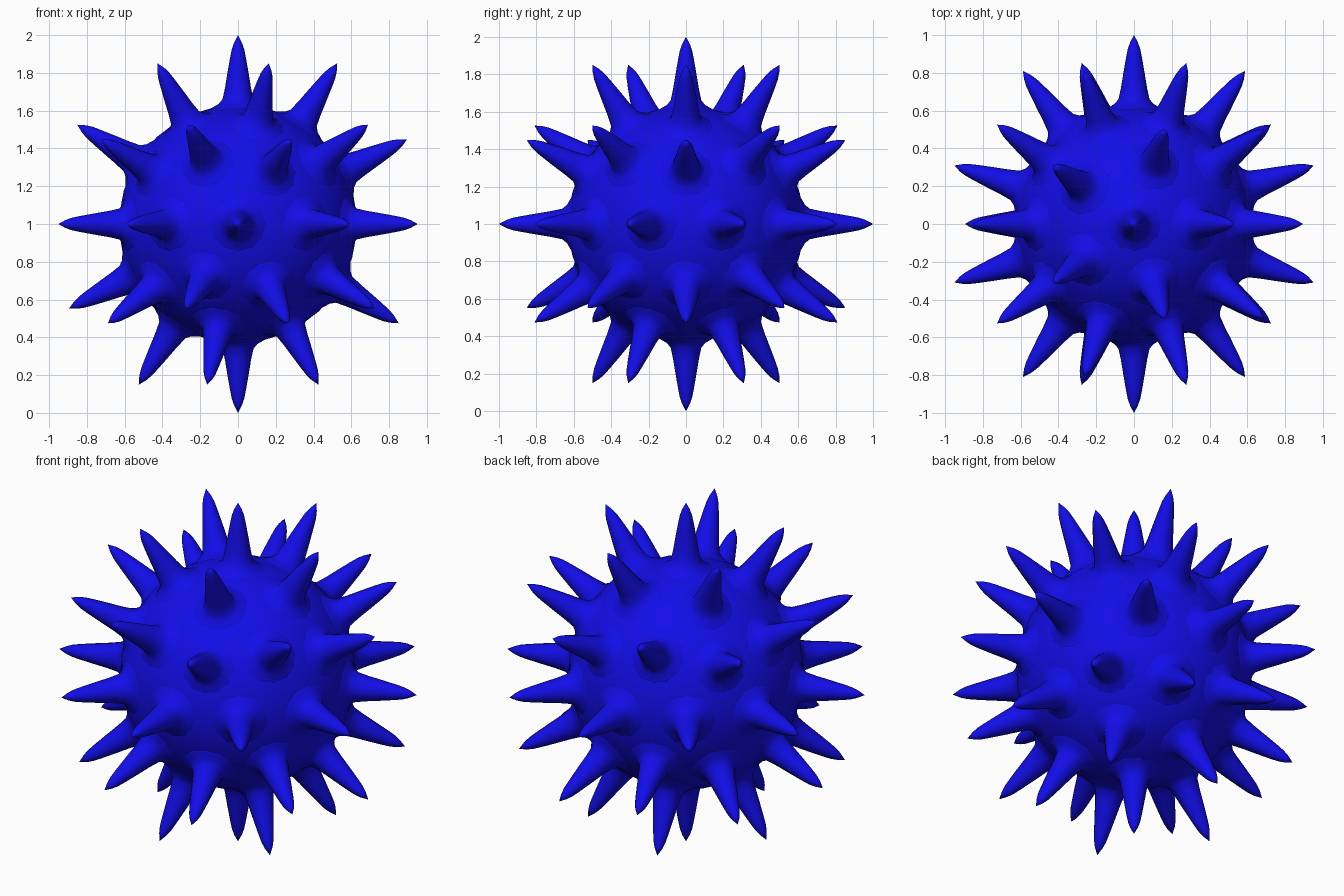
import bpy, bmesh, math
from mathutils import Vector

if "Cube" in bpy.data.objects:
    bpy.data.objects.remove(bpy.data.objects["Cube"])

CENTRE = Vector((0, 0, 1))
BODY_R = 0.63
SIDES = 12
# spine profile: (distance from centre, radius), flared root to pointed tip
PROFILE = [(0.595, 0.172), (0.617, 0.135), (0.635, 0.103), (0.66, 0.082),
           (0.72, 0.069), (0.80, 0.056), (0.88, 0.042), (0.925, 0.033), (0.96, 0.021)]
TIP = 1.0

blue = bpy.data.materials.new("blue")
blue.diffuse_color = (0.006, 0.004, 0.8, 1)
blue.use_nodes = True
blue.node_tree.nodes["Principled BSDF"].inputs["Base Color"].default_value = blue.diffuse_color


def add_object(name, bm):
    bmesh.ops.recalc_face_normals(bm, faces=bm.faces)
    for f in bm.faces:
        f.smooth = True
    mesh = bpy.data.meshes.new(name)
    bm.to_mesh(mesh)
    bm.free()
    mesh.materials.append(blue)
    obj = bpy.data.objects.new(name, mesh)
    obj.location = CENTRE
    bpy.context.collection.objects.link(obj)
    return obj


def add_spine(bm, direction):
    rot = direction.to_track_quat('Z', 'Y')
    rings = []
    for dist, rad in PROFILE:
        rings.append([bm.verts.new(rot @ Vector((rad * math.cos(a), rad * math.sin(a), dist)))
                      for a in (2 * math.pi * i / SIDES for i in range(SIDES))])
    tip = bm.verts.new(direction * TIP)
    for lo, hi in zip(rings, rings[1:]):
        for i in range(SIDES):
            j = (i + 1) % SIDES
            bm.faces.new((lo[i], lo[j], hi[j], hi[i]))
    for i in range(SIDES):
        bm.faces.new((rings[-1][i], rings[-1][(i + 1) % SIDES], tip))
    bm.faces.new(rings[0][::-1])


# round body
body = bmesh.new()
bmesh.ops.create_icosphere(body, subdivisions=4, radius=BODY_R)
add_object("body", body)

# one spine at each of the 42 points of a subdivided icosahedron
guide = bmesh.new()
bmesh.ops.create_icosphere(guide, subdivisions=2, radius=1)
spines = bmesh.new()
for v in guide.verts:
    add_spine(spines, v.co.normalized())
guide.free()
add_object("spines", spines)
